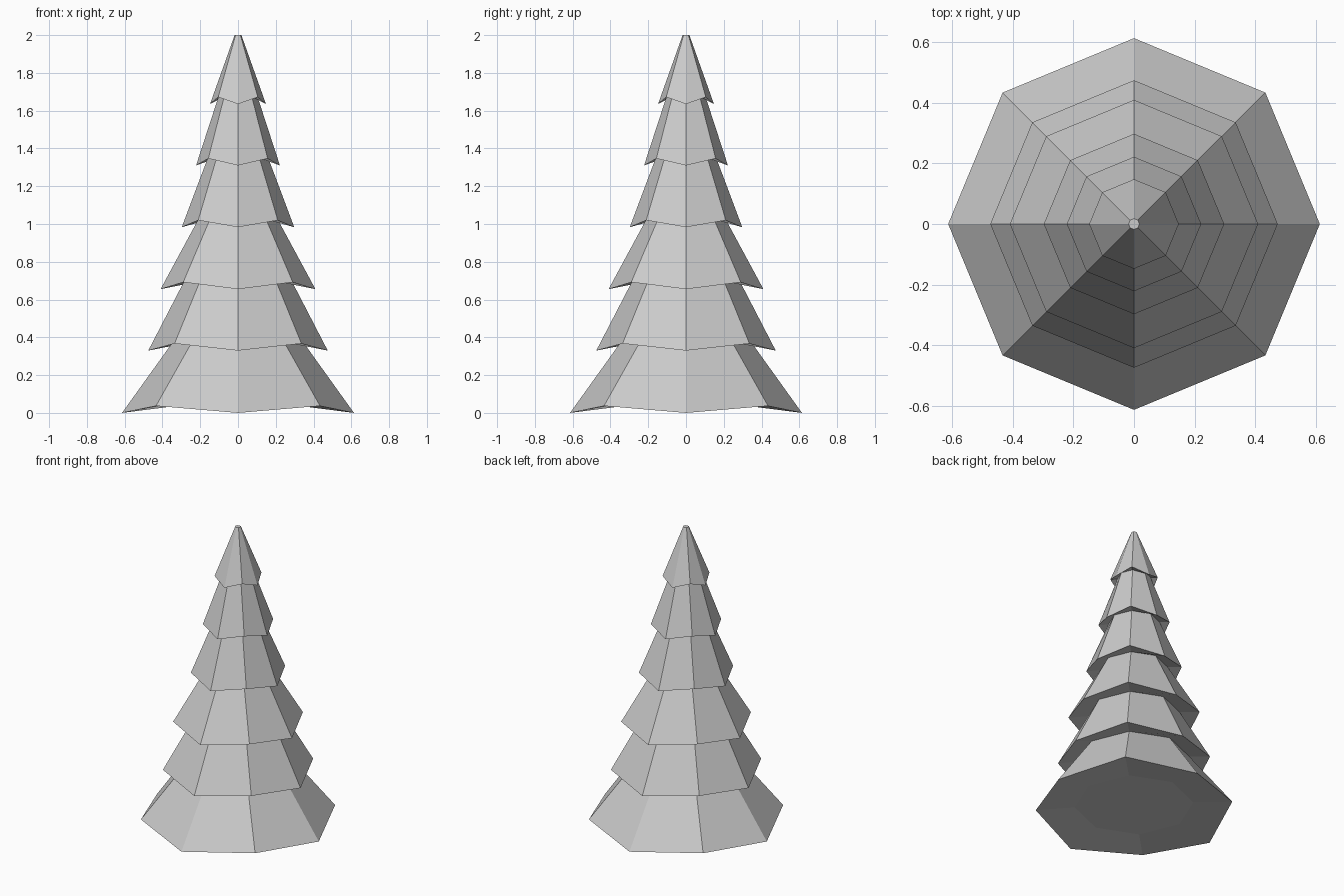
import bpy, bmesh, math

if "Cube" in bpy.data.objects:
    bpy.data.objects.remove(bpy.data.objects["Cube"])

SIDES = 8
ZIGZAG = 0.037   # diagonal hem corners sit higher than the axis corners

# hem radius, hem height, inner (underside) radius, inner height
TIERS = [
    (0.614, 0.000, 0.370, 0.045),
    (0.475, 0.330, 0.345, 0.375),
    (0.410, 0.655, 0.285, 0.697),
    (0.298, 0.983, 0.210, 1.025),
    (0.222, 1.310, 0.160, 1.350),
    (0.148, 1.635, 0.103, 1.675),
]
TIP = (0.018, 2.0)


def ring(bm, r, z, lift=0.0):
    verts = []
    for i in range(SIDES):
        a = 2 * math.pi * i / SIDES
        verts.append(bm.verts.new((r * math.cos(a), r * math.sin(a), z + lift * (i % 2))))
    return verts


def bridge(bm, low, high):
    for i in range(SIDES):
        j = (i + 1) % SIDES
        bm.faces.new((low[i], low[j], high[j], high[i]))


# Each tier: underside, zigzag hem and sloping skirt up to the next tier
for n, (r, z, inner_r, inner_z) in enumerate(TIERS):
    last = n == len(TIERS) - 1
    top_r, top_z = TIP if last else TIERS[n + 1][2:]
    bm = bmesh.new()
    inner = ring(bm, inner_r, inner_z)
    hem = ring(bm, r, z, ZIGZAG)
    top = ring(bm, top_r, top_z)
    bridge(bm, inner, hem)
    bridge(bm, hem, top)
    if n == 0:
        bm.faces.new(inner[::-1])   # closed base
    if last:
        bm.faces.new(top)           # blunt tip
    mesh = bpy.data.meshes.new(f"foliage_tier_{n + 1}")
    bm.to_mesh(mesh)
    bm.free()
    obj = bpy.data.objects.new(f"foliage_tier_{n + 1}", mesh)
    bpy.context.collection.objects.link(obj)
